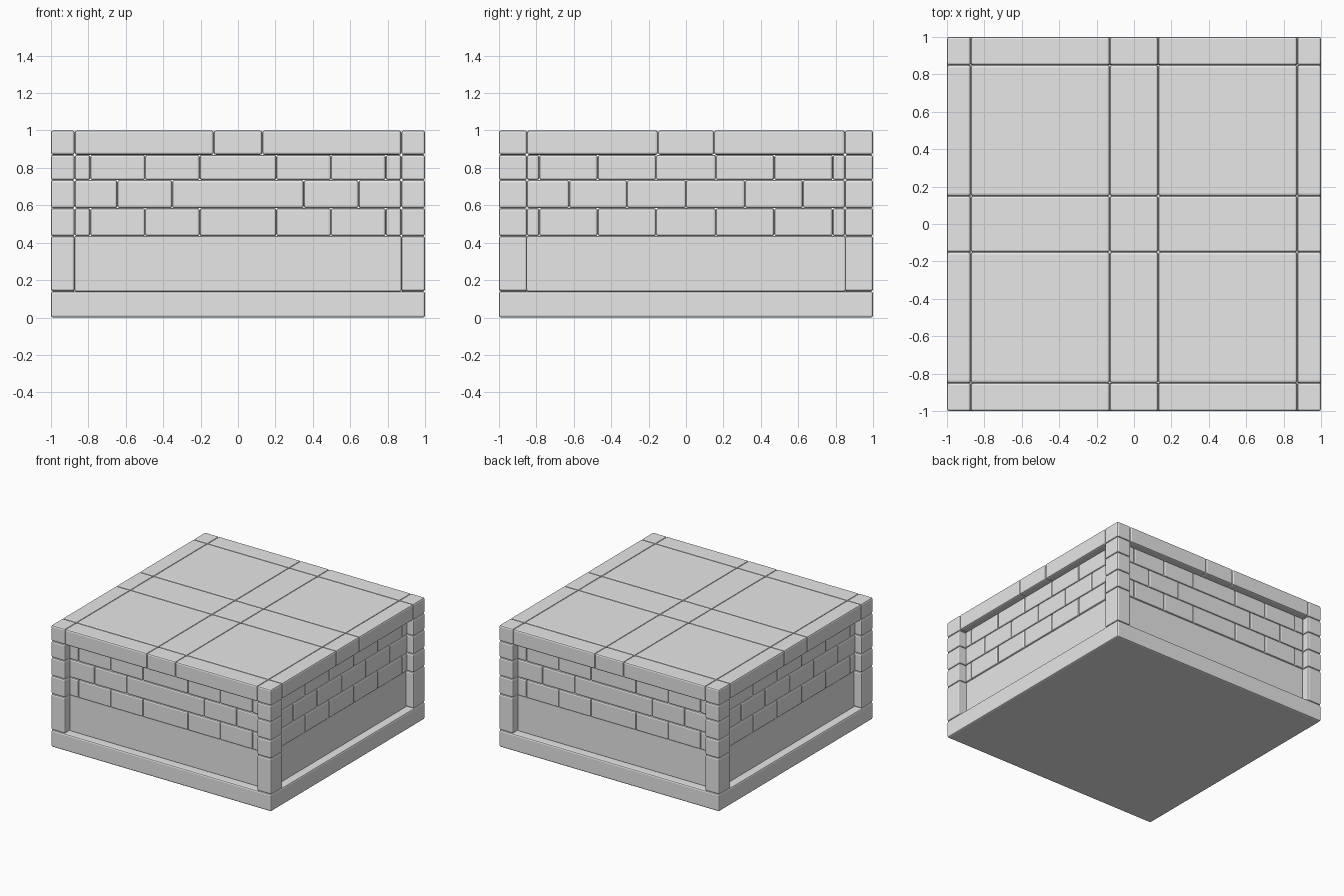
import bpy
import bmesh
from mathutils import Vector

old = bpy.data.objects.get("Cube")
if old:
    bpy.data.objects.remove(old, do_unlink=True)

stone = bpy.data.materials.new("grey_stone")
stone.use_nodes = True
stone.diffuse_color = (0.8, 0.8, 0.8, 1)
stone.node_tree.nodes["Principled BSDF"].inputs["Base Color"].default_value = (0.8, 0.8, 0.8, 1)


def block(name, xs, ys, zs, bevel=0.012):
    """Bevelled stone block spanning the given ranges."""
    lo, hi = Vector((xs[0], ys[0], zs[0])), Vector((xs[1], ys[1], zs[1]))
    mesh = bpy.data.meshes.new(name)
    bm = bmesh.new()
    bmesh.ops.create_cube(bm, size=1)
    bmesh.ops.scale(bm, vec=hi - lo, verts=bm.verts)
    bmesh.ops.translate(bm, vec=(lo + hi) / 2, verts=bm.verts)
    bmesh.ops.bevel(bm, geom=bm.edges[:], offset=bevel, segments=2,
                    profile=0.5, affect='EDGES')
    bm.to_mesh(mesh)
    bm.free()
    mesh.materials.append(stone)
    obj = bpy.data.objects.new(name, mesh)
    bpy.context.collection.objects.link(obj)
    return obj


def spans(edges):
    return list(zip(edges, edges[1:]))


def mirrored(half):
    return sorted({s * v for v in half for s in (-1, 1)})


PILLAR_X, PILLAR_Y = 0.873, 0.85
RECESS, PANEL_RECESS = 0.055, 0.065
BASE, PANEL, ROW_1, ROW_2, CAP = 0.14, 0.435, 0.585, 0.735, 0.87

# Base slab
block("base_slab", (-1, 1), (-1, 1), (0, BASE))

# Corner pillars, stacked from four stones each
for sx in (-1, 1):
    for sy in (-1, 1):
        xs = sorted((sx, sx * PILLAR_X))
        ys = sorted((sy, sy * PILLAR_Y))
        for zs in spans((BASE, PANEL, ROW_1, ROW_2, CAP)):
            block("corner_stone", xs, ys, zs)

# Brick joints for the x walls and y walls, one list per course
X_ODD = mirrored((0.205, 0.497, 0.79, PILLAR_X))
X_EVEN = mirrored((0.352, 0.645, PILLAR_X))
Y_ODD = mirrored((0.16, 0.472, 0.785, PILLAR_Y))
Y_EVEN = mirrored((0, 0.315, 0.625, PILLAR_Y))
courses = (((PANEL, ROW_1), X_ODD, Y_ODD),
           ((ROW_1, ROW_2), X_EVEN, Y_EVEN),
           ((ROW_2, CAP), X_ODD, Y_ODD))

for s in (-1, 1):
    # Plain lower panels
    outer = s * (1 - PANEL_RECESS)
    block("wall_panel", (-PILLAR_X, PILLAR_X), sorted((outer, s * PILLAR_Y)), (BASE, PANEL), 0.004)
    block("wall_panel", sorted((outer, s * PILLAR_X)), (-PILLAR_Y, PILLAR_Y), (BASE, PANEL), 0.004)
    # Brick courses
    outer = s * (1 - RECESS)
    for zs, x_joints, y_joints in courses:
        for xs in spans(x_joints):
            block("wall_brick", xs, sorted((outer, s * PILLAR_Y)), zs)
        for ys in spans(y_joints):
            block("wall_brick", sorted((outer, s * PILLAR_X)), ys, zs)

# Paved cap
for xs in spans(mirrored((0.13, PILLAR_X, 1))):
    for ys in spans(mirrored((0.15, PILLAR_Y, 1))):
        block("cap_stone", xs, ys, (CAP, 1))
